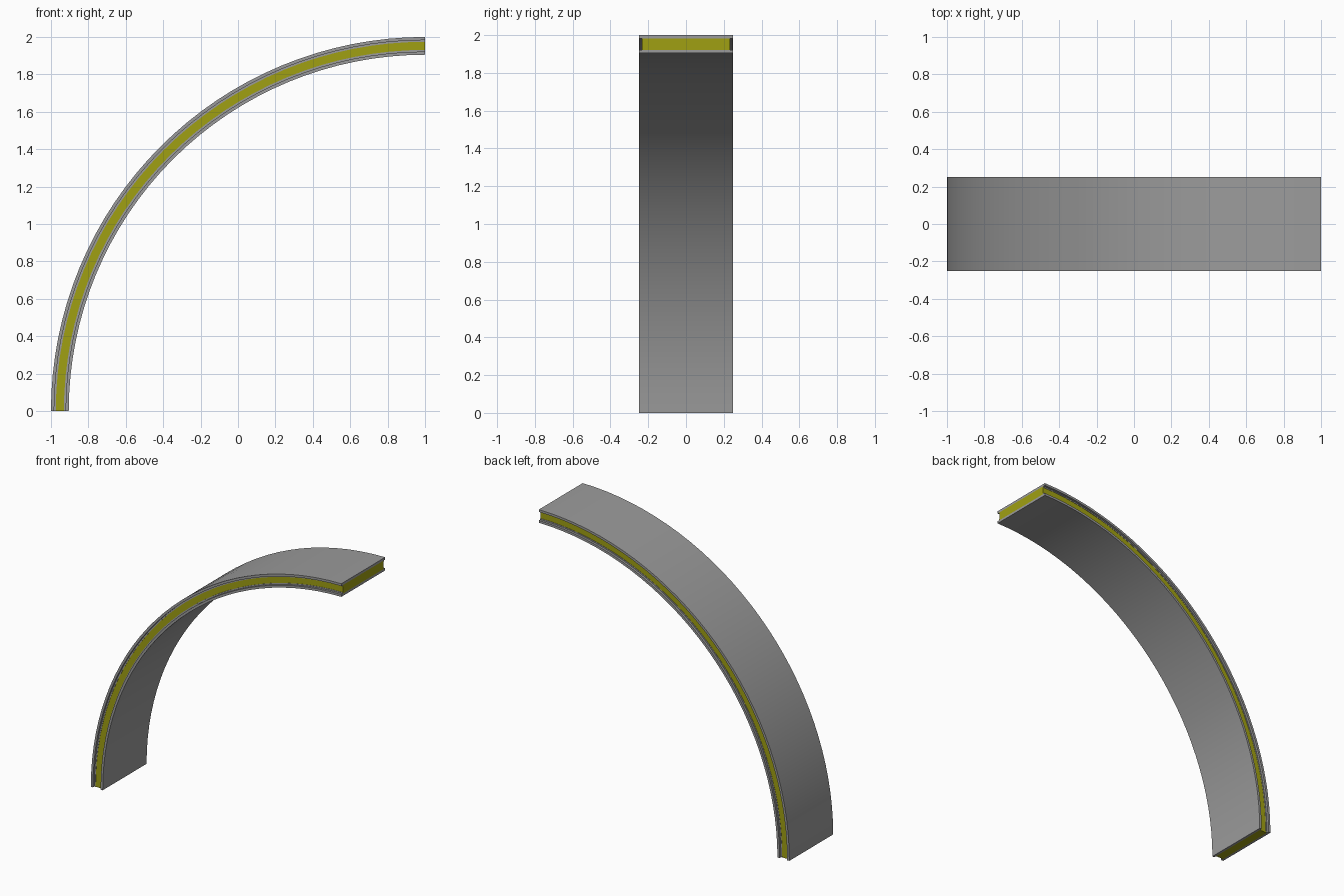
import bpy, bmesh, math

if "Cube" in bpy.data.objects:
    bpy.data.objects.remove(bpy.data.objects["Cube"])

SEGMENTS = 32
CENTRE_X = 1.0  # arc centre, on the ground at the right end


def make_material(name, colour):
    mat = bpy.data.materials.new(name)
    mat.diffuse_color = colour
    mat.use_nodes = True
    mat.node_tree.nodes["Principled BSDF"].inputs["Base Color"].default_value = mat.diffuse_color
    return mat


def arc_band(name, r_in, r_out, y0, y1, material):
    """Quarter-circle band with a rectangular cross-section."""
    bm = bmesh.new()
    rings = []
    for i in range(SEGMENTS + 1):
        a = math.pi / 2 * i / SEGMENTS
        ring = []
        for r, y in ((r_in, y0), (r_out, y0), (r_out, y1), (r_in, y1)):
            ring.append(bm.verts.new((CENTRE_X - r * math.cos(a), y, r * math.sin(a))))
        rings.append(ring)
    for a, b in zip(rings, rings[1:]):
        for k in range(4):
            n = (k + 1) % 4
            bm.faces.new((a[k], a[n], b[n], b[k]))
    bm.faces.new(rings[0])
    bm.faces.new(rings[-1])
    bmesh.ops.recalc_face_normals(bm, faces=bm.faces[:])
    mesh = bpy.data.meshes.new(name)
    bm.to_mesh(mesh)
    bm.free()
    mesh.materials.append(material)
    obj = bpy.data.objects.new(name, mesh)
    bpy.context.collection.objects.link(obj)
    bpy.ops.object.select_all(action='DESELECT')
    obj.select_set(True)
    bpy.context.view_layer.objects.active = obj
    bpy.ops.object.shade_smooth_by_angle(angle=math.radians(30))
    return obj


grey = make_material("grey", (0.33, 0.33, 0.33, 1))
yellow = make_material("yellow", (0.35, 0.35, 0.006, 1))

# Outer and inner plates with a recessed yellow core between them
arc_band("outer_plate", 1.983, 2.0, -0.25, 0.25, grey)
arc_band("inner_plate", 1.905, 1.922, -0.25, 0.25, grey)
arc_band("core", 1.922, 1.983, -0.232, 0.232, yellow)

# Thin grey edge strips where the core sides meet the plates
for side, y0, y1 in (("front", -0.234, -0.231), ("back", 0.231, 0.234)):
    arc_band(side + "_outer_strip", 1.974, 1.9835, y0, y1, grey)
    arc_band(side + "_inner_strip", 1.9215, 1.931, y0, y1, grey)
